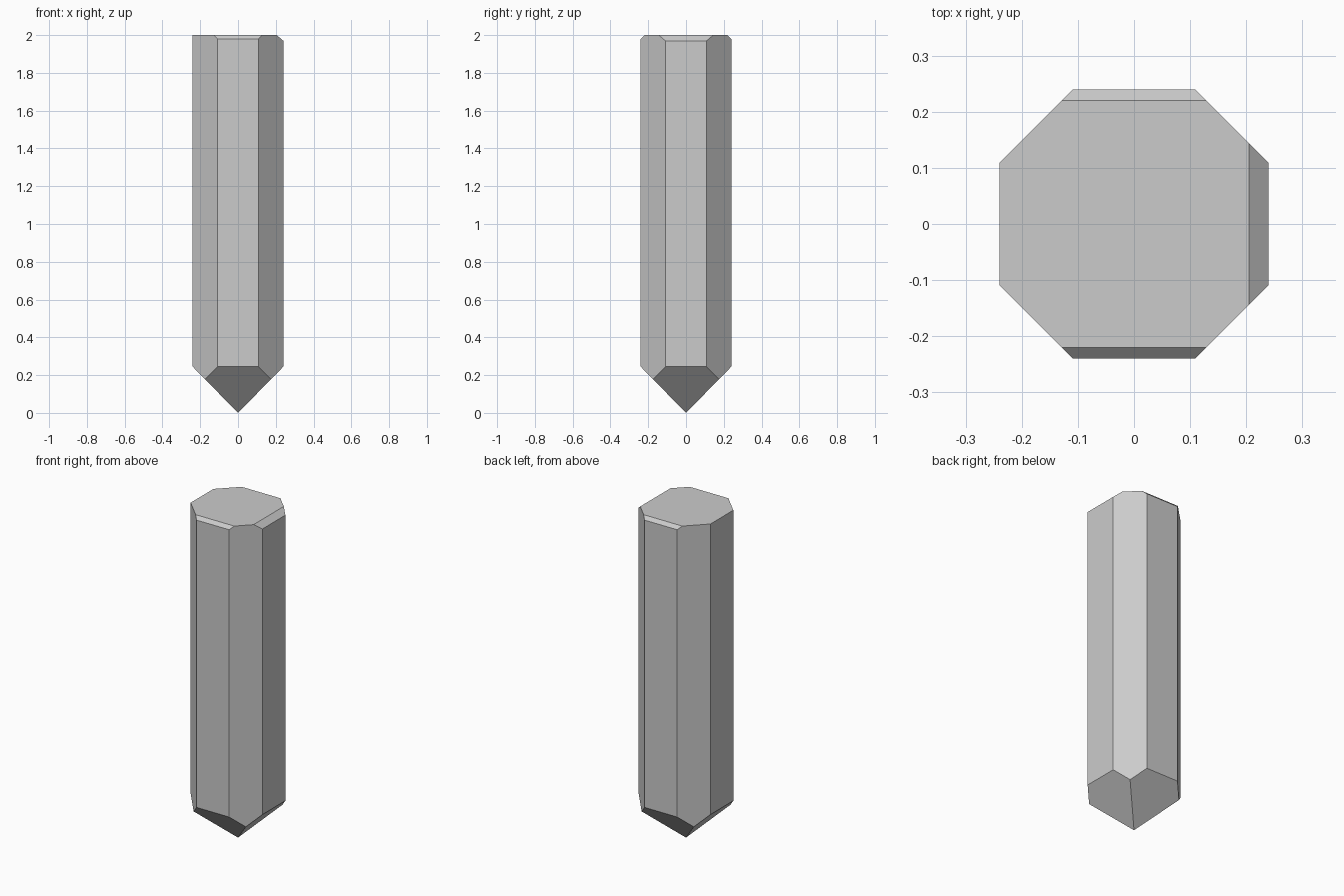
import bpy, bmesh
from mathutils import Vector, Matrix

if "Cube" in bpy.data.objects:
    bpy.data.objects.remove(bpy.data.objects["Cube"])

HALF, HEIGHT = 0.24, 2.0


def slice_off(bm, point, normal):
    """Cut away everything on the normal's side and cap the opening."""
    geom = bm.verts[:] + bm.edges[:] + bm.faces[:]
    cut = bmesh.ops.bisect_plane(bm, geom=geom, dist=1e-6, plane_co=point,
                                 plane_no=Vector(normal).normalized(), clear_outer=True)
    edges = [e for e in cut["geom_cut"] if isinstance(e, bmesh.types.BMEdge)]
    bmesh.ops.holes_fill(bm, edges=edges, sides=0)


# Square bar
bm = bmesh.new()
bmesh.ops.create_cube(bm, size=1, matrix=Matrix.Translation((0, 0, HEIGHT / 2))
                      @ Matrix.Diagonal((2 * HALF, 2 * HALF, HEIGHT, 1)))

# Four corners cut to make the octagonal shaft
for sx in (-1, 1):
    for sy in (-1, 1):
        slice_off(bm, (sx * 0.1745, sy * 0.1745, 0), (sx, sy, 0))

# Four-sided point at the bottom
for nx, ny in ((1, 0), (-1, 0), (0, 1), (0, -1)):
    slice_off(bm, (0, 0, 0), (nx, ny, -0.98))

# Uneven chamfers on the front, back and right top edges
for nx, ny, inset, drop in ((0, -1, 0.02, 0.02), (0, 1, 0.02, 0.02), (1, 0, 0.035, 0.03)):
    r = HALF - inset
    slice_off(bm, (nx * r, ny * r, HEIGHT), (nx * drop, ny * drop, inset))

bmesh.ops.recalc_face_normals(bm, faces=bm.faces[:])
mesh = bpy.data.meshes.new("pointed_stake")
bm.to_mesh(mesh)
bm.free()
bpy.context.collection.objects.link(bpy.data.objects.new("pointed_stake", mesh))
